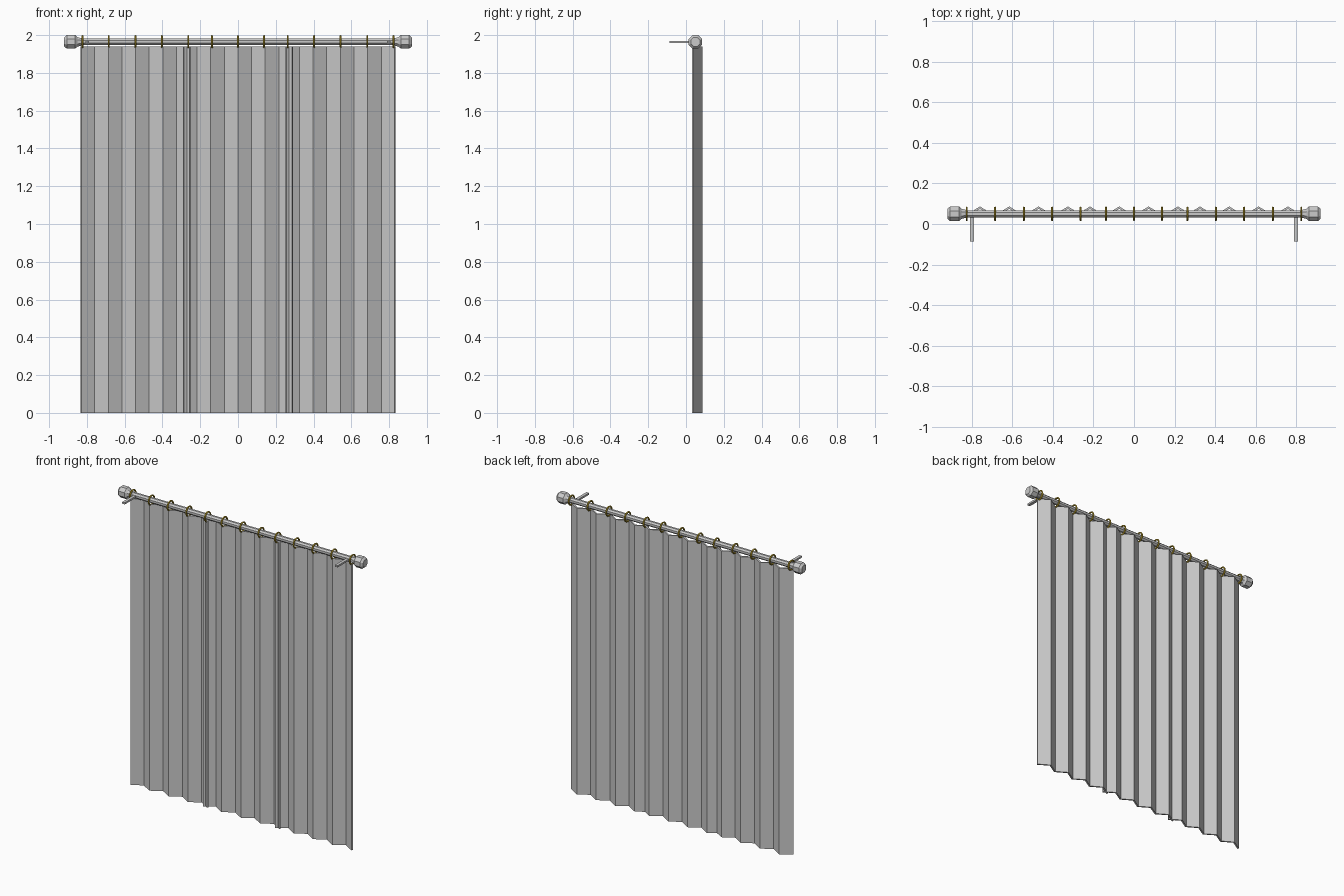
import bpy, bmesh, math
from mathutils import Vector

if "Cube" in bpy.data.objects:
    bpy.data.objects.remove(bpy.data.objects["Cube"])

ROD_Y, ROD_Z = 0.05, 1.964
gold = bpy.data.materials.new("gold")
gold.diffuse_color = (0.6, 0.42, 0.03, 1)
gold.use_nodes = True
gold.node_tree.nodes["Principled BSDF"].inputs["Base Color"].default_value = gold.diffuse_color


def make_object(name, bm, mat=None):
    bmesh.ops.recalc_face_normals(bm, faces=bm.faces)
    mesh = bpy.data.meshes.new(name)
    bm.to_mesh(mesh)
    bm.free()
    obj = bpy.data.objects.new(name, mesh)
    bpy.context.collection.objects.link(obj)
    if mat:
        mesh.materials.append(mat)
    return obj


def lathe_x(name, profile, sides=8):
    """Turn (x, apothem) points around the rod axis, flats facing the axes."""
    bm = bmesh.new()
    loops = []
    for x, r in profile:
        r /= math.cos(math.pi / sides)
        loops.append([bm.verts.new((x,
                                    ROD_Y + r * math.cos((i + 0.5) * math.tau / sides),
                                    ROD_Z + r * math.sin((i + 0.5) * math.tau / sides)))
                      for i in range(sides)])
    for a, b in zip(loops, loops[1:]):
        for i in range(sides):
            j = (i + 1) % sides
            bm.faces.new((a[i], a[j], b[j], b[i]))
    bm.faces.new(loops[0])
    bm.faces.new(loops[-1])
    return make_object(name, bm)


def ring(name, x, major=0.0305, minor=0.0055, sides=16, tube=6):
    bm = bmesh.new()
    grid = []
    for i in range(sides):
        a = i * math.tau / sides
        row = []
        for k in range(tube):
            t = k * math.tau / tube
            r = major + minor * math.cos(t)
            row.append(bm.verts.new((x + minor * math.sin(t),
                                     ROD_Y + r * math.cos(a),
                                     ROD_Z + r * math.sin(a))))
        grid.append(row)
    for i in range(sides):
        for k in range(tube):
            a, b = grid[i], grid[(i + 1) % sides]
            m = (k + 1) % tube
            bm.faces.new((a[k], b[k], b[m], a[m]))
    return make_object(name, bm, gold)


def curtain_panel(name, x0, step=0.0722, folds=4, front=0.0365, back=0.0805, top=1.94):
    """Zigzag sheet hung from z = top to the floor, then thickened."""
    bm = bmesh.new()
    pairs = []
    for i in range(2 * folds + 1):
        x, y = x0 + i * step, back if i % 2 else front
        pairs.append((bm.verts.new((x, y, 0)), bm.verts.new((x, y, top))))
    for (a, b), (c, d) in zip(pairs, pairs[1:]):
        bm.faces.new((a, c, d, b))
    obj = make_object(name, bm)
    solid = obj.modifiers.new("thickness", 'SOLIDIFY')
    solid.thickness = 0.01
    solid.offset = 0
    solid.use_even_offset = True
    return obj


def box(name, lo, hi):
    bm = bmesh.new()
    bmesh.ops.create_cube(bm, size=1)
    lo, hi = Vector(lo), Vector(hi)
    for v in bm.verts:
        v.co = Vector([(lo[i] + hi[i]) / 2 + v.co[i] * (hi[i] - lo[i]) for i in range(3)])
    return make_object(name, bm)


# Rod
lathe_x("rod", [(-0.84, 0.017), (0.84, 0.017)])

# Finials and wall brackets at both ends
finial = [(0.822, 0.018), (0.85, 0.025), (0.862, 0.036), (0.906, 0.036), (0.92, 0.024)]
for side, s in (("left", -1), ("right", 1)):
    lathe_x("finial_" + side, [(s * x, r) for x, r in finial])
    xa, xb = sorted((s * 0.788, s * 0.808))
    box("bracket_" + side, (xa, -0.087, ROD_Z - 0.006), (xb, ROD_Y, ROD_Z + 0.006))

# Three overlapping pleated panels
for name, x0 in (("left", -0.831), ("middle", -0.289), ("right", 0.253)):
    curtain_panel("curtain_" + name, x0)

# Gold rings along the rod
half = [0.138, 0.263, 0.403, 0.543, 0.684, 0.824]
for n, x in enumerate([-h for h in reversed(half)] + [0] + half):
    ring(f"ring_{n + 1}", x)
